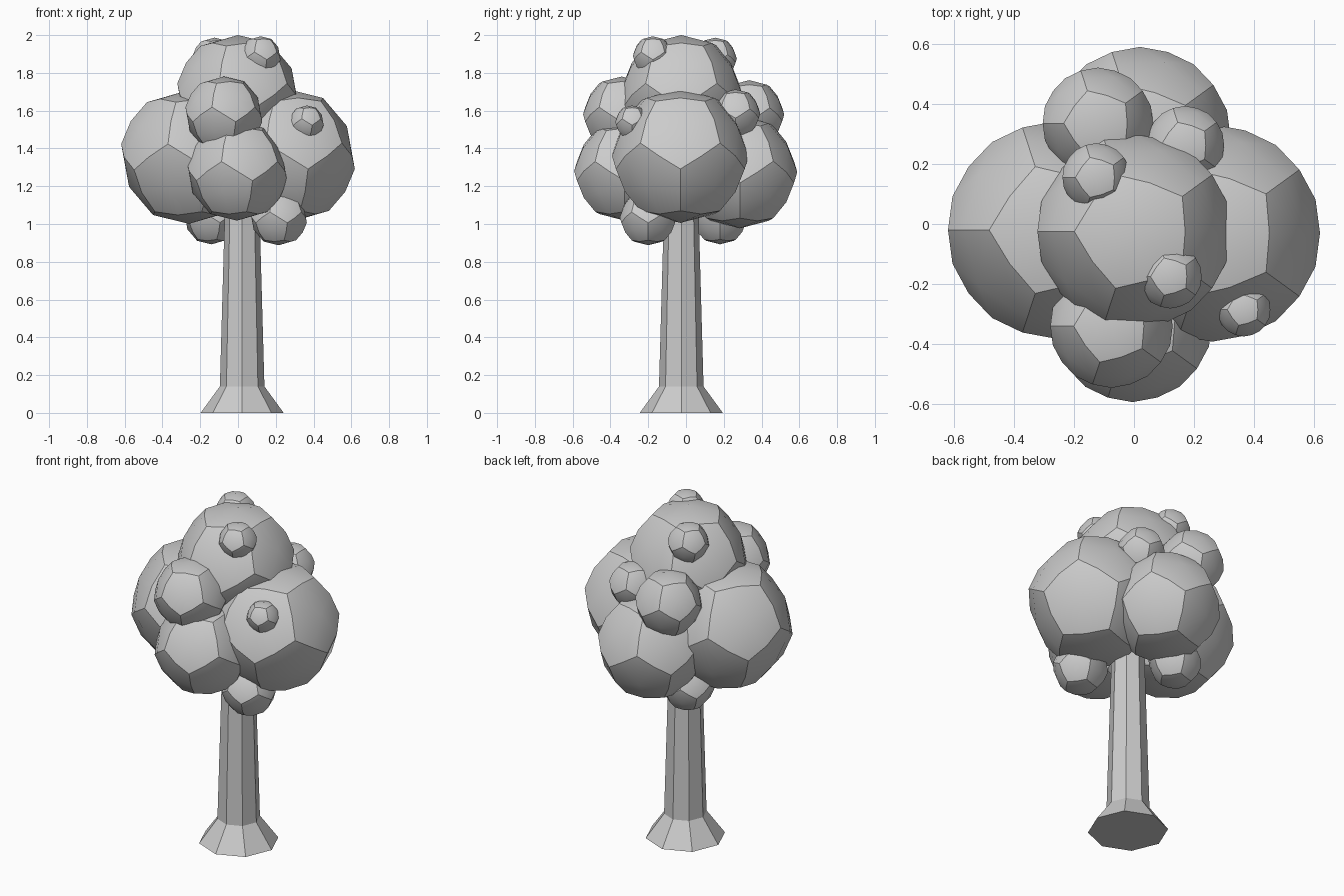
import bpy, bmesh
from math import cos, sin, pi

if "Cube" in bpy.data.objects:
    bpy.data.objects.remove(bpy.data.objects["Cube"])


def finish(name, bm, loc):
    bmesh.ops.recalc_face_normals(bm, faces=bm.faces)
    mesh = bpy.data.meshes.new(name)
    bm.to_mesh(mesh)
    bm.free()
    obj = bpy.data.objects.new(name, mesh)
    obj.location = loc
    bpy.context.collection.objects.link(obj)
    return obj


# Leaf clump: a rounded dodecahedron, smooth inside each pentagon
def clump(name, loc, r):
    ico = bmesh.new()
    bmesh.ops.create_icosphere(ico, subdivisions=1, radius=1)
    bm = bmesh.new()
    for f in ico.faces:
        v = [x.co.normalized() for x in f.verts]
        mid = sum(v, v[0] * 0).normalized()
        for i in range(3):
            a = (v[i] + v[(i + 1) % 3]).normalized()
            b = (v[i] + v[i - 1]).normalized()
            bm.faces.new([bm.verts.new(p * r) for p in (v[i] * 0.97, a * 0.99, mid, b * 0.99)])
    ico.free()
    bmesh.ops.remove_doubles(bm, verts=bm.verts, dist=r * 0.01)
    for f in bm.faces:
        f.smooth = True
    for e in bm.edges:
        e.smooth = max(len(v.link_edges) for v in e.verts) == 5
    finish(name, bm, loc)


# Eight-sided trunk with flared foot
bm = bmesh.new()
rings = [[bm.verts.new((r * cos(i * pi / 4), r * sin(i * pi / 4), z)) for i in range(8)]
         for r, z in ((0.22, 0), (0.118, 0.14), (0.088, 1.2))]
for lo, hi in zip(rings, rings[1:]):
    for i in range(8):
        j = (i + 1) % 8
        bm.faces.new((lo[i], lo[j], hi[j], hi[i]))
bm.faces.new(rings[0])
bm.faces.new(rings[-1])
finish("trunk", bm, (0.022, -0.025, 0))

# Foliage
for name, loc, r in (
    ("foliage_left", (-0.26, -0.02, 1.355), 0.365),
    ("foliage_right", (0.26, -0.03, 1.36), 0.365),
    ("foliage_top", (0.0, -0.025, 1.683), 0.327),
    ("foliage_front", (-0.005, -0.325, 1.28), 0.27),
    ("foliage_back", (0.02, 0.285, 1.275), 0.307),
    ("foliage_upper_front", (-0.075, -0.34, 1.58), 0.207),
    ("foliage_upper_back", (-0.12, 0.335, 1.58), 0.187),
    ("foliage_back_small", (0.17, 0.262, 1.585), 0.132),
    ("bud_top_back", (-0.125, 0.155, 1.875), 0.115),
    ("bud_top_front", (0.12, -0.175, 1.89), 0.107),
    ("bud_right", (0.365, -0.285, 1.54), 0.09),
    ("foliage_low_front", (0.215, -0.2, 1.035), 0.152),
    ("foliage_low_back", (-0.14, 0.18, 1.035), 0.147),
):
    clump(name, loc, r)
